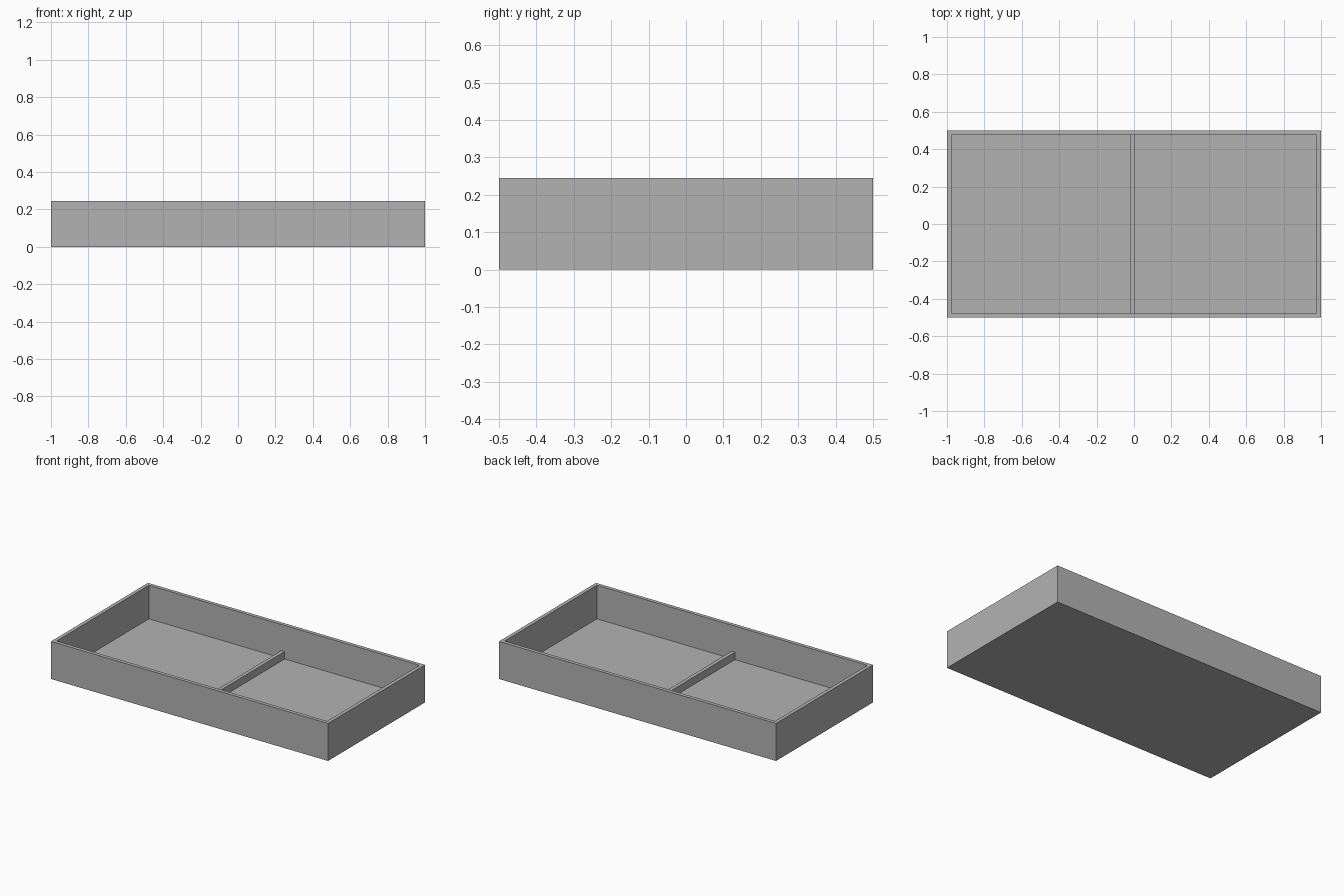
import bpy
import bmesh

cube = bpy.data.objects.get("Cube")
if cube:
    bpy.data.objects.remove(cube, do_unlink=True)

LENGTH, WIDTH, HEIGHT = 2.0, 1.0, 0.245
WALL = 0.024
FLOOR = 0.026

grey = bpy.data.materials.new("plain grey")
grey.use_nodes = True
grey.diffuse_color = (0.45, 0.45, 0.45, 1)
grey.node_tree.nodes["Principled BSDF"].inputs["Base Color"].default_value = grey.diffuse_color


def box(name, low, high):
    """Flat-faced box spanning two opposite corners."""
    bm = bmesh.new()
    bmesh.ops.create_cube(bm, size=1)
    for v in bm.verts:
        v.co = [high[i] if v.co[i] > 0 else low[i] for i in range(3)]
    mesh = bpy.data.meshes.new(name)
    bm.to_mesh(mesh)
    bm.free()
    mesh.materials.append(grey)
    obj = bpy.data.objects.new(name, mesh)
    bpy.context.collection.objects.link(obj)
    return obj


# Open tray: inset the top face of a block and push it down to the floor
tray = box("tray", (-LENGTH / 2, -WIDTH / 2, 0), (LENGTH / 2, WIDTH / 2, HEIGHT))
bm = bmesh.new()
bm.from_mesh(tray.data)
bm.normal_update()
top = max(bm.faces, key=lambda f: f.calc_center_median().z)
bmesh.ops.inset_region(bm, faces=[top], thickness=WALL, use_even_offset=True)
well = bmesh.ops.extrude_discrete_faces(bm, faces=[top])["faces"][0]
for v in well.verts:
    v.co.z = FLOOR
bmesh.ops.recalc_face_normals(bm, faces=bm.faces)
bm.to_mesh(tray.data)
bm.free()

# Low divider across the floor, slightly off centre
inner = WIDTH / 2 - WALL
box("divider", (-0.02, -inner, FLOOR), (0.004, inner, FLOOR + 0.049))
